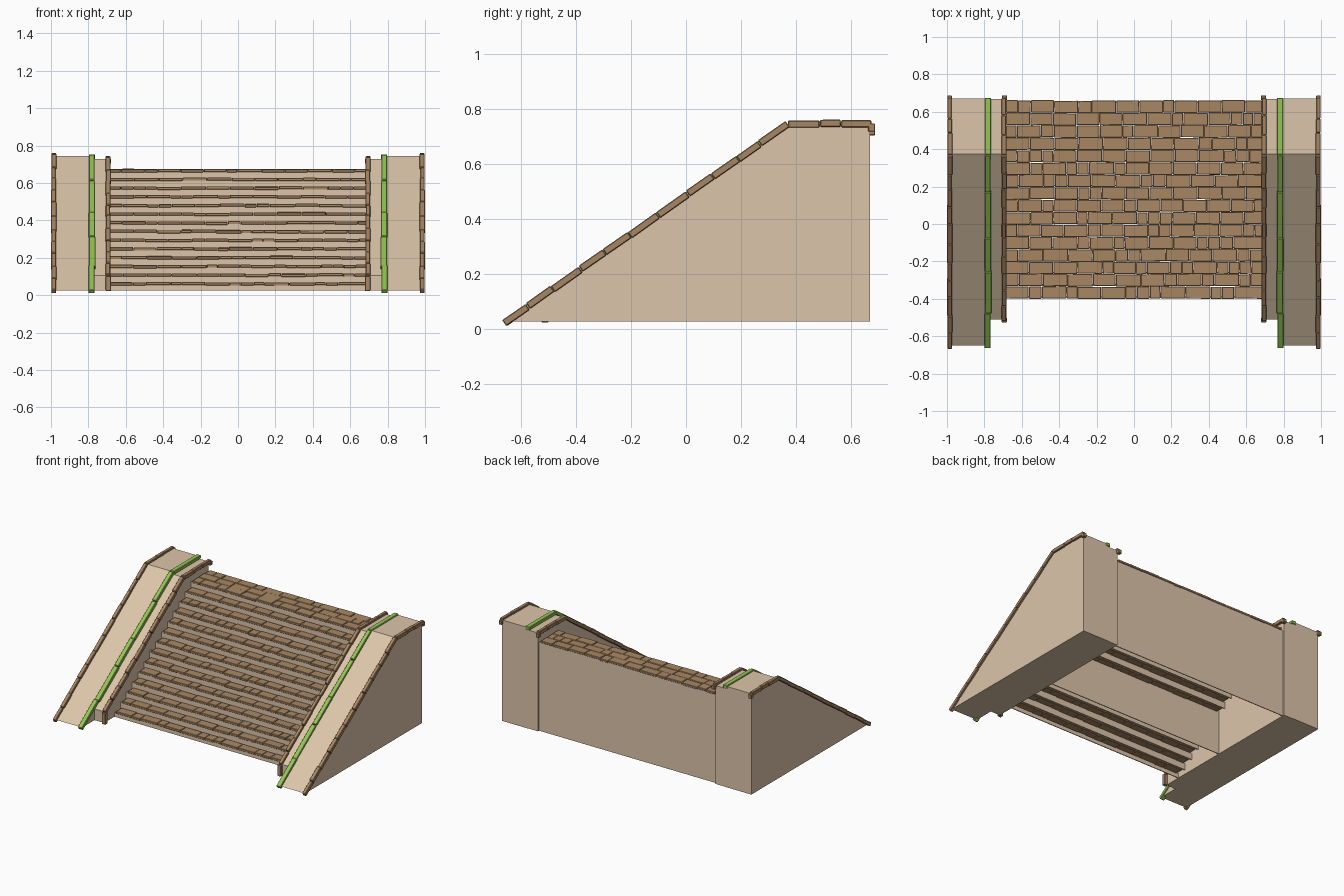
import bpy, bmesh, math, random
from mathutils import Vector, Matrix

if "Cube" in bpy.data.objects:
    bpy.data.objects.remove(bpy.data.objects["Cube"])

random.seed(4)


def material(name, rgb):
    m = bpy.data.materials.new(name)
    m.diffuse_color = (*rgb, 1)
    m.use_nodes = True
    m.node_tree.nodes["Principled BSDF"].inputs["Base Color"].default_value = m.diffuse_color
    return m


TAN = material("sandstone", (0.72, 0.56, 0.40))
BROWN = material("brown brick", (0.39, 0.24, 0.125))
GREEN = material("green trim", (0.30, 0.56, 0.09))


def finish(name, bm, mat):
    bmesh.ops.recalc_face_normals(bm, faces=bm.faces)
    me = bpy.data.meshes.new(name)
    bm.to_mesh(me)
    bm.free()
    me.materials.append(mat)
    ob = bpy.data.objects.new(name, me)
    bpy.context.collection.objects.link(ob)
    return ob


def mirror(ob):
    ob.modifiers.new("mirror", 'MIRROR').use_axis = (True, False, False)


def box(bm, centre, size, tilt=0.0, yaw=0.0, bevel=0.0):
    mat = (Matrix.Translation(centre) @ Matrix.Rotation(tilt, 4, 'X')
           @ Matrix.Rotation(yaw, 4, 'Z') @ Matrix.Diagonal((*size, 1)))
    vs = bmesh.ops.create_cube(bm, size=1, matrix=mat)["verts"]
    if bevel:
        edges = list({e for v in vs for e in v.link_edges})
        bmesh.ops.bevel(bm, geom=edges, offset=bevel, segments=1, affect='EDGES')


def prism(name, profile, x0, x1):
    bm = bmesh.new()
    a = [bm.verts.new((x0, y, z)) for y, z in profile]
    b = [bm.verts.new((x1, y, z)) for y, z in profile]
    bm.faces.new(a)
    bm.faces.new(b[::-1])
    for i in range(len(a)):
        j = (i + 1) % len(a)
        bm.faces.new((a[i], b[i], b[j], a[j]))
    mirror(finish(name, bm, TAN))


def trim(name, path, x, width, thick, length, mat):
    # row of slightly uneven blocks along a (y, z) path
    bm = bmesh.new()
    for (y0, z0), (y1, z1) in zip(path, path[1:]):
        p, q = Vector((x, y0, z0)), Vector((x, y1, z1))
        dist = (q - p).length
        n = max(1, round(dist / length))
        cuts = [0] + [(i + random.uniform(-.15, .15)) / n for i in range(1, n)] + [1]
        ang = math.atan2(z1 - z0, y1 - y0)
        for s, t in zip(cuts, cuts[1:]):
            c = p.lerp(q, (s + t) / 2)
            c.x += random.uniform(-.002, .002)
            c.z += random.uniform(-.002, .002)
            box(bm, c, (width + random.uniform(-.003, .003), (t - s) * dist - .002, thick),
                ang + random.uniform(-.012, .012), bevel=.003)
    mirror(finish(name, bm, mat))


# solid side ramps
prism("outer_ramp", [(-.65, .025), (.375, .745), (.67, .745), (.67, .025)], .775, .985)
prism("inner_ramp", [(-.51, .025), (-.51, .105), (.375, .727), (.668, .727), (.668, .025)],
      .70, .775)

# brick and green edgings
outer = [(-.662, .02), (.37, .745), (.675, .747)]
trim("outer_brick_edge", outer + [(.675, .715)], .985, .026, .026, .11, BROWN)
trim("green_edge", [(-.66, .017), (.37, .741), (.675, .743)], .782, .032, .024, .24, GREEN)
trim("inner_brick_edge", [(-.513, .022), (-.513, .105), (.37, .727), (.675, .729), (.675, .70)],
     .694, .026, .026, .11, BROWN)

# brick treads and top landing
STEPS, DEPTH, RISE = 14, .0663, .0465
HALF = .685
bm = bmesh.new()
for r in range(STEPS + 2):
    z = .061 + RISE * min(r, STEPS - 1)
    y = -.40 + DEPTH * (r + .5)
    x = -HALF
    w = .064 if r % 2 else .128
    while x < HALF - .01:
        e = min(HALF, x + w + random.uniform(-.008, .008))
        if HALF - e < .03:
            e = HALF
        box(bm, (.5 * (x + e), y + random.uniform(-.002, .002), z + random.uniform(-.002, .002)),
            (e - x - .002, DEPTH - .001, .016), random.uniform(-.03, .03),
            random.uniform(-.012, .012), .0025)
        x = e
        w = random.choice((.064, .128, .128))
finish("brick_treads", bm, BROWN)

# thin risers, hollow underneath
bm = bmesh.new()
for r in range(STEPS):
    top = .056 + RISE * r
    low = .025 if r == 0 else top - RISE
    box(bm, (0, -.391 + DEPTH * r, (top + low) / 2), (2 * .70, .006, top - low))
finish("stair_risers", bm, TAN)

# back wall and hidden support wall
bm = bmesh.new()
box(bm, (0, .653, .342), (1.40, .006, .634))
finish("back_wall", bm, TAN)
bm = bmesh.new()
box(bm, (0, .013, .185), (1.40, .006, .32))
finish("support_wall", bm, TAN)
